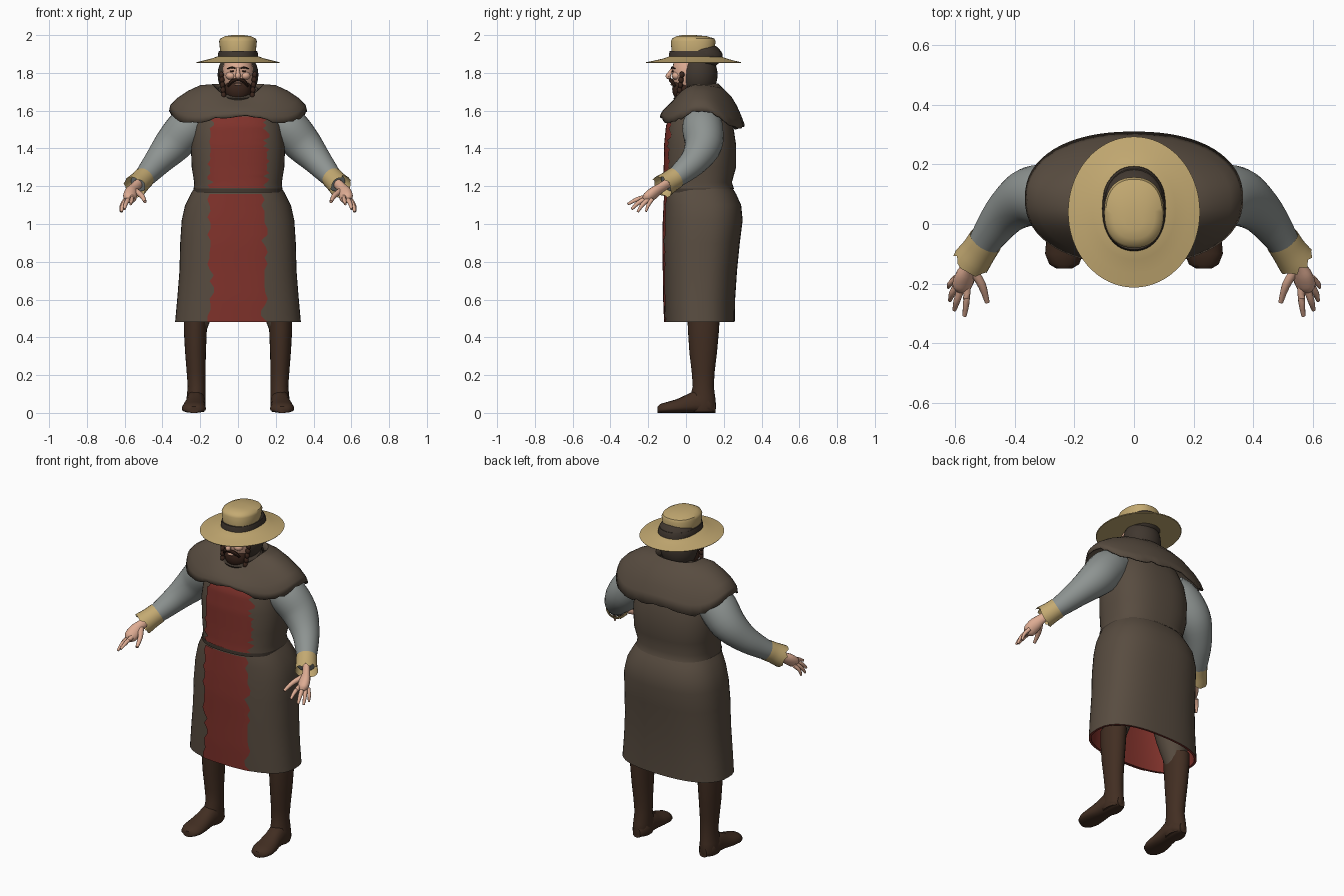
import bpy, bmesh, math, random
from mathutils import Vector

random.seed(4)
if "Cube" in bpy.data.objects:
    bpy.data.objects.remove(bpy.data.objects["Cube"])


def material(name, rgb):
    lin = [((c / 255 + 0.055) / 1.055) ** 2.4 for c in rgb] + [1]
    m = bpy.data.materials.new(name)
    m.use_nodes = True
    m.diffuse_color = lin
    m.node_tree.nodes["Principled BSDF"].inputs["Base Color"].default_value = lin
    return m


WOOL = material("brown wool", (88, 76, 64))
RED = material("red cloth", (128, 50, 43))
STRAW = material("straw", (196, 170, 114))
GREY = material("grey linen", (142, 148, 146))
BOOT = material("dark leather", (66, 46, 34))
SKIN = material("skin", (222, 172, 147))
HAIR = material("dark hair", (58, 37, 28))
BAND = material("dark band", (64, 55, 47))


def finish(name, bm, mat, angle=40):
    bmesh.ops.recalc_face_normals(bm, faces=bm.faces)
    me = bpy.data.meshes.new(name)
    bm.to_mesh(me)
    bm.free()
    me.materials.append(mat)
    ob = bpy.data.objects.new(name, me)
    bpy.context.collection.objects.link(ob)
    bpy.ops.object.select_all(action="DESELECT")
    ob.select_set(True)
    bpy.context.view_layer.objects.active = ob
    bpy.ops.object.shade_smooth_by_angle(angle=math.radians(angle))
    return ob


def loft(name, rings, mat, caps=True, closed=True):
    """Skin a list of point rings."""
    bm = bmesh.new()
    vs = [[bm.verts.new(p) for p in r] for r in rings]
    n = len(rings[0])
    for a, b in zip(vs, vs[1:]):
        for i in range(n if closed else n - 1):
            j = (i + 1) % n
            bm.faces.new((a[i], a[j], b[j], b[i]))
    if caps:
        bm.faces.new(vs[0])
        bm.faces.new(vs[-1])
    return finish(name, bm, mat)


def oval(xh, yf, yb, z, power=2.0, n=48, cx=0):
    """Horizontal rounded ring; z may depend on the angle."""
    pts = []
    for i in range(n):
        a = 2 * math.pi * i / n
        c, s = math.cos(a), math.sin(a)
        x = math.copysign(abs(c) ** (2 / power), c) * xh
        y = math.copysign(abs(s) ** (2 / power), s) * (yb - yf) / 2 + (yf + yb) / 2
        pts.append((cx + x, y, z(a) if callable(z) else z))
    return pts


def smooth_path(path, steps=4):
    """Catmull-Rom through (x, y, z, radius) points."""
    p = [Vector(q) for q in path]
    p = [p[0] * 2 - p[1]] + p + [p[-1] * 2 - p[-2]]
    out = []
    for a, b, c, d in zip(p, p[1:], p[2:], p[3:]):
        for k in range(steps):
            t = k / steps
            out.append(0.5 * (2 * b + (c - a) * t + (2 * a - 5 * b + 4 * c - d) * t * t
                              + (3 * b - a - 3 * c + d) * t ** 3))
    return out + [p[-2]]


def tube(name, path, mat, n=16, caps=True, flat=1.0, ragged=0.0):
    pts = smooth_path(path)
    rings = []
    for i, q in enumerate(pts):
        t = (pts[min(i + 1, len(pts) - 1)] - pts[max(i - 1, 0)]).to_3d().normalized()
        u = t.cross(Vector((0, 1, 0.3))).normalized()
        v = t.cross(u)
        jag = ragged if i == len(pts) - 1 else 0
        rings.append([q.to_3d() + u * math.cos(a) * q[3] + v * math.sin(a) * q[3] * flat
                      + t * random.uniform(-jag, jag)
                      for a in (2 * math.pi * k / n for k in range(n))])
    return loft(name, rings, mat, caps)


def ball(name, loc, size, mat, seg=24):
    bm = bmesh.new()
    bmesh.ops.create_uvsphere(bm, u_segments=seg, v_segments=seg // 2, radius=1)
    for v in bm.verts:
        v.co = Vector([v.co[k] * size[k] + loc[k] for k in range(3)])
    return finish(name, bm, mat, 60)


# Robe: rows of height, half width, front, back
TORSO = [(1.185, .235, -.118, .255), (1.22, .232, -.115, .243), (1.3, .245, -.112, .265),
         (1.42, .25, -.11, .265), (1.52, .235, -.1, .25), (1.6, .2, -.07, .22), (1.68, .13, -.03, .18)]
SKIRT = [(.48, .333, -.11, .258), (.6, .322, -.115, .26), (.75, .31, -.117, .27), (.9, .306, -.12, .285),
         (1.02, .298, -.117, .3), (1.1, .28, -.113, .292), (1.16, .25, -.11, .265), (1.2, .225, -.1, .24)]
POW = 2.5


def robe(name, rows):
    return loft(name, [oval(x, f, b, z, POW) for z, x, f, b in rows], WOOL, caps=False)


def front_y(rows, x, z):
    for a, b in zip(rows, rows[1:]):
        if a[0] <= z <= b[0]:
            t = (z - a[0]) / (b[0] - a[0])
            w, f, k = (a[i] + (b[i] - a[i]) * t for i in (1, 2, 3))
            return (f + k) / 2 - (k - f) / 2 * (1 - (abs(x) / w) ** POW) ** (1 / POW)


def panel(name, rows, z0, z1, left, right, count):
    """Ragged-edged cloth strip laid over the robe front."""
    rings = []
    for i in range(count + 1):
        z = z0 + (z1 - z0) * i / count
        a = left + random.choice((-.012, 0, .004, .022))
        b = right - random.choice((-.012, 0, .004, .022))
        xs = [a + (b - a) * k / 16 for k in range(17)]
        rings.append([(x, front_y(rows, x, z) - .006, z) for x in xs])
    loft(name, rings, RED, caps=False, closed=False)


robe("robe_torso", TORSO)
robe("robe_skirt", SKIRT)
loft("skirt_lining", [oval(x - .012, f + .012, b - .012, z + .001, POW) for z, x, f, b in SKIRT[:6]], RED, False)
loft("skirt_hem", [oval(x - d, f + d, b - d, z, POW) for (z, x, f, b), d in ((SKIRT[0], 0), (SKIRT[0], .013))],
     RED, False)
panel("chest_panel", TORSO, 1.19, 1.57, -.15, .155, 24)
panel("skirt_panel", SKIRT, .481, 1.16, -.15, .145, 22)
loft("belt", [oval(.236, -.122, .25, z, POW) for z in (1.168, 1.188)], BAND, False)

# Shoulder cape: half width, front, back, then front, side and back heights
CAPE = [(.11, -.045, .15, 1.66, 1.715, 1.73), (.135, -.05, .17, 1.665, 1.74, 1.745),
        (.2, -.075, .205, 1.645, 1.735, 1.71), (.265, -.1, .24, 1.625, 1.705, 1.675),
        (.325, -.12, .27, 1.605, 1.665, 1.625), (.358, -.131, .292, 1.588, 1.63, 1.575),
        (.366, -.137, .31, 1.57, 1.6, 1.525)]
rings = []
for k, (w, f, b, zf, zs, zb) in enumerate(CAPE):
    def height(a):
        s = math.sin(a)
        dip = .012 * max(0, k - 2) * math.sin(2 * a) ** 2
        rag = random.uniform(-.008, .008) if k == len(CAPE) - 1 else 0
        return zs + ((zb if s > 0 else zf) - zs) * s * s - dip + rag
    rings.append(oval(w, f, b, height, 2.25, 64))
cape = loft("shoulder_cape", rings, WOOL, caps=False)
thick = cape.modifiers.new("thickness", "SOLIDIFY")
thick.thickness = .008
loft("neck_scarf", [oval(w, f, .14, lambda a, z=z: z + .035 * math.sin(a), 2)
                    for w, f, z in ((.11, -.055, 1.68), (.118, -.066, 1.7), (.105, -.055, 1.715), (.08, -.03, 1.71))],
     BAND)

# Head, hood, face and beard
ball("head", (0, .01, 1.8), (.082, .085, .12), SKIN)
ball("hood", (0, .067, 1.79), (.108, .1, .125), BAND, 32)
ball("hood_crown", (0, .085, 1.89), (.104, .106, .072), BAND)
ball("beard", (0, -.015, 1.715), (.07, .058, .07), HAIR)
tube("nose", [(0, -.07, 1.825, .008), (0, -.085, 1.8, .011), (0, -.094, 1.782, .015), (0, -.08, 1.774, .008)], SKIN, 10)
ball("lower_lip", (0, -.072, 1.738), (.02, .01, .006), SKIN, 12)
for s, side in ((1, "left"), (-1, "right")):
    tube(side + "_moustache", [(0, -.084, 1.765, .008), (s * .03, -.077, 1.757, .011),
                               (s * .052, -.058, 1.73, .006)], HAIR, 8)
    tube(side + "_eyebrow", [(s * .014, -.076, 1.824, .004), (s * .034, -.073, 1.829, .005),
                             (s * .056, -.058, 1.822, .003)], HAIR, 6)
    ball(side + "_eye", (s * .032, -.07, 1.809), (.012, .006, .005), HAIR, 10)
    ball(side + "_cheek", (s * .038, -.05, 1.785), (.028, .026, .022), SKIN, 12)
    for i in range(5):
        ball(f"{side}_braid_{i + 1}", (s * (.088 - .003 * i), -.022 - .004 * i, 1.79 - i * .027),
             (.014, .014, .018), HAIR, 10)

# Wide straw hat
BRIM = [(.218, -.21, .29, 1.852), (.221, -.213, .293, 1.856), (.18, -.165, .25, 1.866),
        (.14, -.12, .215, 1.876), (.1, -.08, .175, 1.89)]
loft("hat_brim", [oval(w, f, b, z, 2, 64) for w, f, b, z in BRIM], STRAW)
loft("hat_crown", [oval(w, f, b, z, 2.3) for w, f, b, z in (
    (.094, -.078, .15, 1.87), (.095, -.077, .15, 1.92), (.1, -.08, .157, 1.968), (.094, -.073, .15, 1.982),
    (.07, -.05, .11, 1.994), (.03, -.02, .05, 2.0))], STRAW)
loft("hat_band", [oval(w, f, b, z, 2.2) for w, f, b, z in (
    (.107, -.091, .194, 1.878), (.106, -.09, .193, 1.9), (.101, -.086, .185, 1.917), (.09, -.07, .15, 1.917))], BAND)

# Arms, hands, legs and boots
for s, side in ((1, "left"), (-1, "right")):
    def limb(part, path, mat, n=16, **kw):
        return tube(f"{side}_{part}", [(s * x, y, z, r) for x, y, z, r in path], mat, n, **kw)

    limb("sleeve", [(.19, .085, 1.56, .09), (.265, .088, 1.51, .108), (.345, .092, 1.42, .1),
                    (.42, .045, 1.335, .077), (.48, -.03, 1.265, .06), (.525, -.1, 1.215, .047)], GREY, 24)
    limb("cuff", [(.498, -.056, 1.245, .058), (.52, -.09, 1.222, .059), (.545, -.125, 1.197, .064)],
         STRAW, 20, caps=False, ragged=.012)
    limb("palm", [(.52, -.09, 1.22, .026), (.55, -.135, 1.19, .028), (.565, -.17, 1.165, .037),
                  (.575, -.205, 1.138, .036), (.58, -.222, 1.125, .02)], SKIN, 14, flat=.75)
    FINGERS = {"thumb": ((.543, -.15, 1.175), (.51, -.205, 1.15), (.492, -.262, 1.118), .014),
               "index": ((.56, -.205, 1.145), (.562, -.26, 1.13), (.568, -.308, 1.105), .0115),
               "middle": ((.578, -.21, 1.135), (.593, -.255, 1.11), (.602, -.288, 1.078), .0115),
               "ring": ((.59, -.2, 1.13), (.609, -.232, 1.1), (.617, -.256, 1.064), .011),
               "little": ((.596, -.18, 1.13), (.616, -.2, 1.1), (.622, -.212, 1.066), .0095)}
    for finger, (a, b, c, r) in FINGERS.items():
        limb(finger, [(*a, r * 1.2), (*b, r), (*c, r * .6)], SKIN, 10)

    limb("trouser", [(.16, .09, .9, .11), (.19, .09, .65, .095), (.222, .092, .45, .058)], WOOL)
    loft(side + "_boot_shaft", [oval(w, f, b, z, 2, 24, s * x) for x, w, f, b, z in (
        (.224, .063, .008, .178, .505), (.226, .061, .01, .175, .44), (.225, .055, .018, .164, .32),
        (.222, .05, .03, .152, .22), (.219, .047, .036, .147, .14), (.222, .05, .02, .155, .08),
        (.224, .052, .01, .16, .03), (.224, .045, .02, .153, .006))], BOOT)
    # Foot sections from heel to toe
    foot = []
    for y, x, w, h in ((.155, .222, .025, .06), (.12, .222, .05, .1), (.05, .224, .053, .12), (0, .228, .054, .095),
                       (-.05, .232, .062, .072), (-.1, .234, .064, .058), (-.135, .234, .05, .048),
                       (-.15, .234, .025, .034)):
        ring = []
        for i in range(20):
            a = 2 * math.pi * i / 20
            c, d = math.cos(a), math.sin(a)
            up = h * .35 + d * h * (.65 if d > 0 else .35)
            ring.append((s * (x + math.copysign(abs(c) ** .8, c) * w), y, up))
        foot.append(ring)
    loft(side + "_boot_foot", foot, BOOT)
